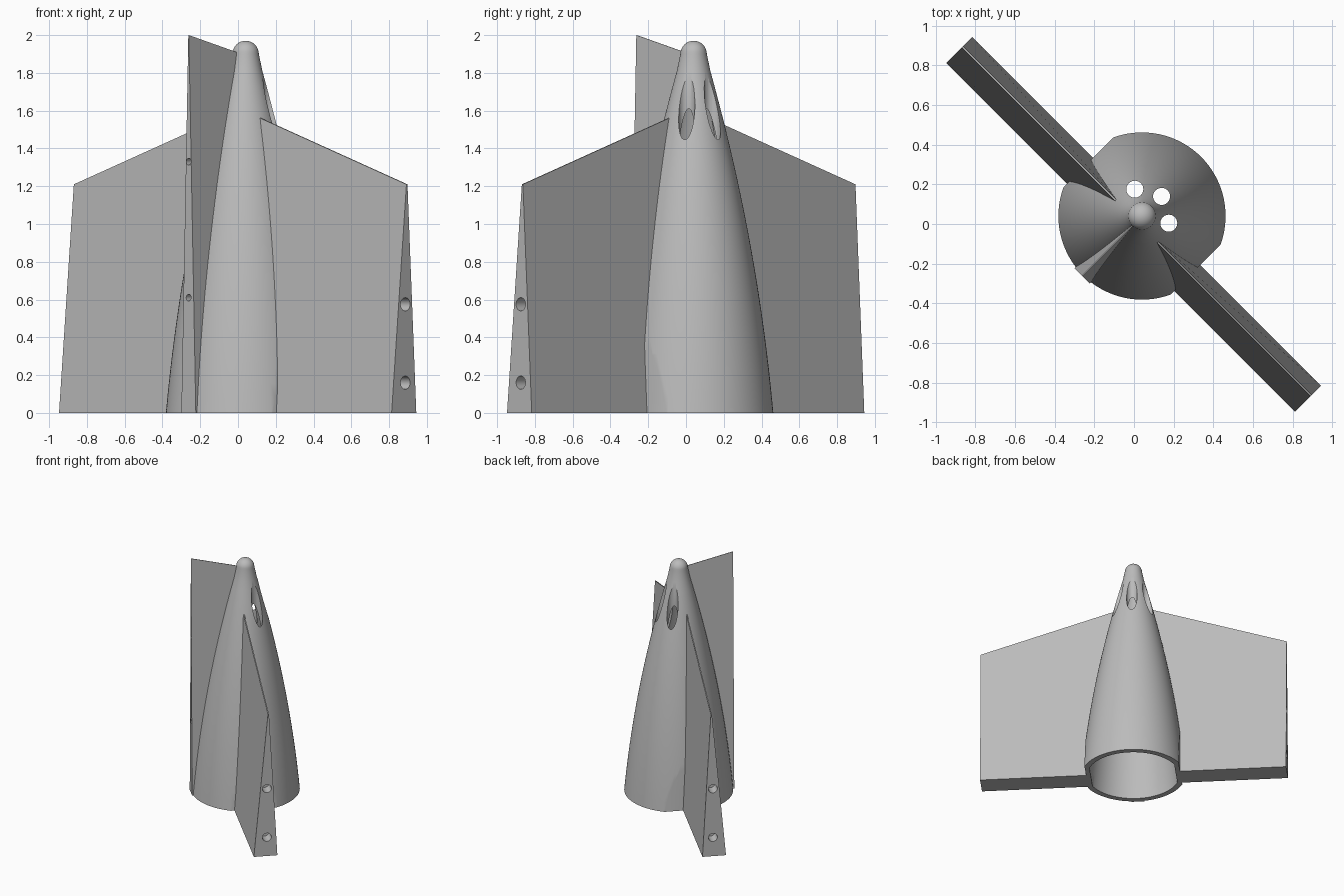
import bpy, bmesh, math
from mathutils import Matrix

if "Cube" in bpy.data.objects:
    bpy.data.objects.remove(bpy.data.objects["Cube"], do_unlink=True)

grey = bpy.data.materials.new("plain_grey")
grey.use_nodes = True
colour = (0.50, 0.50, 0.50, 1)
grey.diffuse_color = colour
grey.node_tree.nodes["Principled BSDF"].inputs["Base Color"].default_value = colour

TURN = Matrix.Rotation(math.radians(-45), 4, "Z")  # parts are built with the wings along x
AXIS_Y = 0.057                                     # offset of the body axis


def finish(bm, name):
    bmesh.ops.recalc_face_normals(bm, faces=bm.faces)
    bmesh.ops.transform(bm, matrix=TURN, verts=bm.verts)
    mesh = bpy.data.meshes.new(name)
    bm.to_mesh(mesh)
    bm.free()
    mesh.materials.append(grey)
    ob = bpy.data.objects.new(name, mesh)
    bpy.context.collection.objects.link(ob)
    return ob


def radius(z):
    return 0.422 - 0.09 * z - 0.052 * z * z


def ogive(name, inset, bottom, flat):
    """Revolved nose cone with a round tip and two flats at x = +-flat."""
    tip = 0.07 - inset * 0.6
    top = 1.89 - inset
    profile = [(radius(max(z, 0)) - inset, z)
               for z in [bottom + (top - bottom) * i / 24 for i in range(24)]]
    profile += [(tip * math.cos(a), 1.9 - inset + tip * math.sin(a))
                for a in [math.pi / 2 * i / 8 for i in range(8)]]
    n = 96
    bm = bmesh.new()
    rings = [[bm.verts.new((r * math.cos(2 * math.pi * k / n),
                            AXIS_Y + r * math.sin(2 * math.pi * k / n), z))
              for k in range(n)] for r, z in profile]
    for a, b in zip(rings, rings[1:]):
        for k in range(n):
            bm.faces.new((a[k], a[(k + 1) % n], b[(k + 1) % n], b[k]))
    bm.faces.new(rings[0][::-1])
    apex = bm.verts.new((0, AXIS_Y, 1.9 - inset + tip))
    for k in range(n):
        bm.faces.new((rings[-1][k], rings[-1][(k + 1) % n], apex))
    for s in (-1, 1):
        bmesh.ops.bisect_plane(bm, geom=bm.verts[:] + bm.edges[:] + bm.faces[:],
                               plane_co=(s * flat, 0, 0), plane_no=(s, 0, 0),
                               clear_outer=True)
        bmesh.ops.holes_fill(bm, edges=[e for e in bm.edges if e.is_boundary])
    return finish(bm, name)


def wedge(name, inner, outer, base, ridge, z_inner, z_outer, angle):
    """Fin along +x, tapering from a wide base to a thin sloping ridge."""
    bm = bmesh.new()
    ends = []
    for x, zt in ((inner, z_inner), (outer, z_outer)):
        ends.append([bm.verts.new(p) for p in (
            (x, base[0], 0), (x, base[1], 0), (x, ridge[1], zt), (x, ridge[0], zt))])
    a, b = ends
    bm.faces.new(a)
    bm.faces.new(b)
    for i in range(4):
        j = (i + 1) % 4
        bm.faces.new((a[i], a[j], b[j], b[i]))
    bmesh.ops.transform(bm, matrix=Matrix.Rotation(angle, 4, "Z"), verts=bm.verts)
    return finish(bm, name)


def drill(r, depth, place):
    bm = bmesh.new()
    bmesh.ops.create_cone(bm, cap_ends=True, segments=32, radius1=r, radius2=r,
                          depth=depth, matrix=place)
    ob = finish(bm, "drill_cutter")
    ob.hide_render = True
    return ob


def cut(ob, cutters):
    for c in cutters:
        m = ob.modifiers.new("cut", "BOOLEAN")
        m.operation = "DIFFERENCE"
        m.solver = "EXACT"
        m.object = c
    bpy.ops.object.select_all(action="DESELECT")
    bpy.context.view_layer.objects.active = ob
    ob.select_set(True)
    for m in list(ob.modifiers):
        bpy.ops.object.modifier_apply(modifier=m.name)
    bpy.ops.object.shade_smooth_by_angle(angle=math.radians(25))


hollow = ogive("hollow_cutter", 0.045, -0.05, 0.345)
hollow.hide_render = True
cutters = [hollow]

# Hollow body with three vertical vents near the nose
body = ogive("body", 0, 0, 0.382)
vents = []
for deg in (30, 90, 150):
    a = math.radians(deg)
    vents.append(drill(0.043, 1.6, Matrix.Translation(
        (0.14 * math.cos(a), AXIS_Y + 0.14 * math.sin(a), 1.7))))
cut(body, [hollow] + vents)
cutters += vents

SIDEWAYS = Matrix.Rotation(math.pi / 2, 4, "Y")


def tip_holes(angle, reach, y, heights, r, depth):
    spin = Matrix.Rotation(angle, 4, "Z")
    return [drill(r, depth, spin @ Matrix.Translation((reach, y, z)) @ SIDEWAYS)
            for z in heights]


# Two broad wings with bolt holes in their tips
for name, angle, s in (("left_wing", 0, 1), ("right_wing", math.pi, -1)):
    base = sorted((-0.095 * s, 0.09 * s))
    ridge = sorted((0.016 * s, 0.024 * s))
    wing = wedge(name, 0.12, 1.245, base, ridge, 1.57, 1.21, angle)
    holes = tip_holes(angle, 1.245, 0.008 * s, (0.16, 0.575), 0.035, 0.2)
    cut(wing, [hollow] + holes)
    cutters += holes

# Short tall fin with small bolt holes
angle = -math.pi / 2
fin = wedge("tail_fin", 0.0, 0.37, (-0.054, 0.054), (-0.002, 0.002), 1.907, 2.0, angle)
holes = tip_holes(angle, 0.37, 0, (0.61, 1.33), 0.018, 0.12)
cut(fin, [hollow] + holes)
cutters += holes

for c in cutters:
    bpy.data.objects.remove(c, do_unlink=True)
